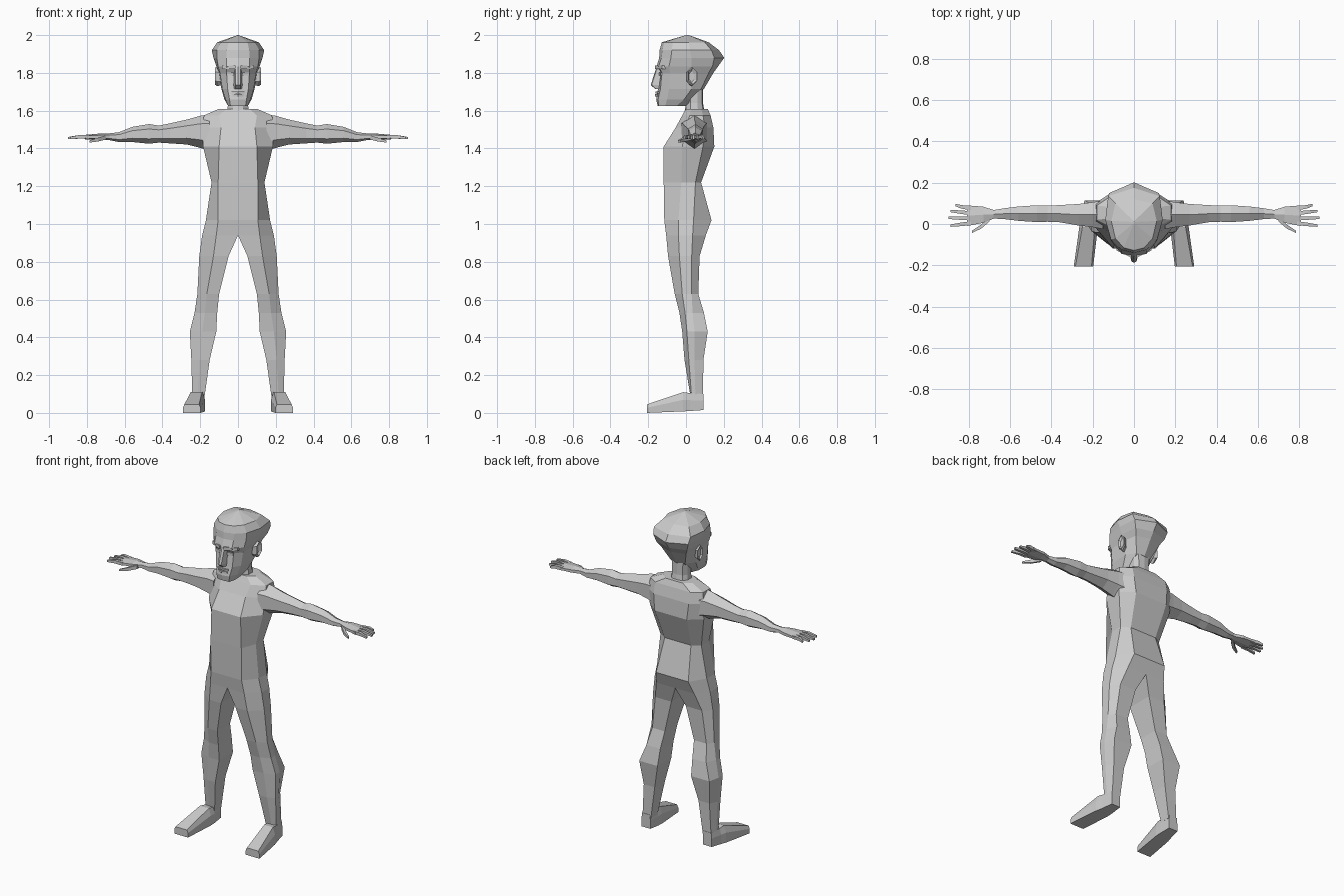
import bpy, bmesh, math

grey = bpy.data.materials.new("plain grey")
grey.diffuse_color = (0.6, 0.6, 0.6, 1)


def loft(name, rings, open_until=0, cap_start=True, cap_end=True):
    """Skin a list of equal rings, mirror across x = 0 and weld.
    The first open_until ring gaps lie on the centre plane and stay open there."""
    bm = bmesh.new()
    vs = [[bm.verts.new(p) for p in r] for r in rings]
    n = len(rings[0])
    for k in range(len(vs) - 1):
        for i in range(n - 1 if k < open_until else n):
            j = (i + 1) % n
            bm.faces.new((vs[k][i], vs[k][j], vs[k + 1][j], vs[k + 1][i]))
    if cap_start:
        bm.faces.new(vs[0])
    if cap_end:
        bm.faces.new(vs[-1])
    dup = bmesh.ops.duplicate(bm, geom=bm.verts[:] + bm.edges[:] + bm.faces[:])["geom"]
    for v in dup:
        if isinstance(v, bmesh.types.BMVert):
            v.co.x *= -1
    bmesh.ops.remove_doubles(bm, verts=bm.verts[:], dist=1e-4)
    bmesh.ops.recalc_face_normals(bm, faces=bm.faces[:])
    me = bpy.data.meshes.new(name)
    bm.to_mesh(me)
    bm.free()
    me.materials.append(grey)
    ob = bpy.data.objects.new(name, me)
    bpy.context.collection.objects.link(ob)
    return ob


def oval(x, cy, cz, ry, rz, n=6):
    """Ring in the y-z plane, for the arms, fingers and ears."""
    off = math.pi / 4 if n == 4 else math.pi / 2
    return [(x, cy + ry * math.cos(off + math.tau * i / n),
             cz + rz * math.sin(off + math.tau * i / n)) for i in range(n)]


# Torso and legs: z, x inner, x front, x outer, x back, y front, y side 1, y side 2, y back
torso = [
    (1.61, 0, .06, .10, .06, .00, .03, .08, .115),
    (1.575, 0, .10, .18, .12, -.02, .02, .09, .13),
    (1.51, 0, .09, .19, .12, -.055, .00, .10, .145),
    (1.41, 0, .10, .185, .11, -.118, -.02, .09, .15),
    (1.22, 0, .105, .14, .09, -.118, -.025, .05, .08),
    (1.02, 0, .105, .17, .11, -.115, -.04, .04, .135),
    (.94, 0, .115, .19, .13, -.105, -.04, .035, .105)]
legs = [
    (.83, .05, .13, .205, .16, -.095, -.035, .03, .072),
    (.63, .10, .165, .215, .185, -.06, -.02, .03, .065),
    (.53, .11, .175, .23, .205, -.035, -.005, .035, .095),
    (.43, .115, .19, .255, .24, -.02, .005, .045, .115),
    (.28, .15, .205, .247, .225, -.008, .015, .045, .092),
    (.08, .178, .215, .242, .235, .025, .03, .05, .09)]
body = [[(xi, yf, z), (xf, yf, z), (xo, y1, z), (xo, y2, z), (xb, yb, z), (xi, yb, z)]
        for z, xi, xf, xo, xb, yf, y1, y2, yb in torso + legs]
loft("body_and_legs", body, open_until=len(torso) - 1)

# Feet: y, inner x, outer x, sole z, top z, chamfer
foot = [(.092, .18, .24, .015, .10, .003), (.02, .175, .255, .01, .105, .01),
        (-.015, .175, .265, .008, .11, .015), (-.207, .198, .292, 0, .045, .008)]
loft("feet", [[(a, y, lo), (b, y, lo), (b, y, lo + (hi - lo) * .6), (b - c, y, hi),
               (a + c, y, hi), (a, y, lo + (hi - lo) * .6)] for y, a, b, lo, hi, c in foot])

# Arms and palms
arm = [(.15, .045, 1.485, .08, .095), (.20, .045, 1.488, .07, .085), (.27, .045, 1.487, .06, .066),
       (.36, .05, 1.48, .048, .053), (.42, .05, 1.476, .045, .045), (.47, .05, 1.477, .047, .052),
       (.56, .05, 1.474, .04, .04), (.63, .05, 1.46, .03, .026), (.68, .047, 1.462, .024, .018),
       (.73, .045, 1.462, .045, .017), (.81, .04, 1.46, .058, .012)]
loft("arms", [oval(*a) for a in arm])

# Fingers and thumb
for i, (y0, y1, tip) in enumerate([(.076, .092, .865), (.052, .063, .89), (.027, .03, .90), (.004, -.008, .89)]):
    loft("fingers_%d" % (i + 1), [oval(.79, y0, 1.46, .014, .014, 4), oval(.84, (y0 + y1) / 2, 1.462, .012, .013, 4),
                                  oval(tip, y1, 1.455, .008, .008, 4)])
loft("thumbs", [oval(.70, .025, 1.458, .018, .016, 4), oval(.74, -.012, 1.447, .014, .014, 4),
                oval(.785, -.038, 1.437, .008, .008, 4)])


# Neck
def half(z, yf, x1, y1, x2, y2, x3, y3, x4, y4, yb):
    """Half outline from the front centre to the back centre."""
    return [(0, yf, z), (x1, y1, z), (x2, y2, z), (x3, y3, z), (x4, y4, z), (0, yb, z)]


neck = [half(1.58, -.01, .03, -.005, .06, .025, .06, .065, .04, .095, .10),
        half(1.64, .0, .025, .005, .052, .025, .052, .06, .035, .085, .09),
        half(1.77, -.005, .025, 0, .052, .02, .052, .06, .04, .085, .09)]
loft("neck", neck, open_until=9)

# Head with jaw, brow and cap of hair
head = [half(1.625, -.15, .04, -.145, .052, -.11, .05, -.05, .03, 0, 0),
        half(1.66, -.158, .045, -.148, .066, -.10, .072, -.01, .045, .03, .03),
        half(1.715, -.148, .055, -.135, .083, -.09, .088, .03, .05, .08, .095),
        half(1.80, -.132, .06, -.128, .095, -.085, .10, .03, .085, .12, .145),
        half(1.835, -.155, .06, -.145, .105, -.09, .115, .03, .105, .14, .17),
        half(1.88, -.142, .06, -.13, .112, -.08, .13, .03, .12, .15, .202),
        half(1.92, -.14, .06, -.125, .112, -.075, .139, .02, .125, .135, .175),
        half(1.962, -.128, .05, -.115, .09, -.07, .11, .015, .09, .10, .12),
        half(2.0, 0, .001, .002, .002, .004, .002, .01, .001, .014, .015)]
loft("head", head, open_until=9)

# Nose wedge: bridge, tip and underside
loft("nose", [[(0, -.155, 1.835), (.014, -.15, 1.835), (.016, -.11, 1.835), (0, -.11, 1.835)],
              [(0, -.187, 1.735), (.012, -.182, 1.735), (.026, -.13, 1.735), (0, -.13, 1.735)],
              [(0, -.162, 1.715), (.012, -.16, 1.715), (.024, -.13, 1.715), (0, -.13, 1.715)]],
     open_until=9)


def half_box(name, x0, x1, y0, y1, z0, z1, sweep):
    """Small facial block, swept backwards toward its outer end."""
    loft(name, [[(x, y0 + s, z0), (x, y1 + s, z0), (x, y1 + s, z1), (x, y0 + s, z1)]
                for x, s in ((x0, 0), (x1, sweep))], cap_start=x0 > 0)


# Brows, eyes and lips
half_box("brows", .012, .085, -.163, -.11, 1.82, 1.84, .035)
half_box("eyes", .025, .06, -.142, -.11, 1.785, 1.803, .008)
half_box("upper_lip", 0, .035, -.162, -.12, 1.692, 1.701, .012)
half_box("lower_lip", 0, .03, -.164, -.12, 1.676, 1.687, .012)

# Ears
loft("ears", [oval(.085, .02, 1.775, .02, .04), oval(.112, .03, 1.78, .03, .05),
              oval(.122, .035, 1.783, .028, .045), oval(.112, .03, 1.78, .015, .03)])
